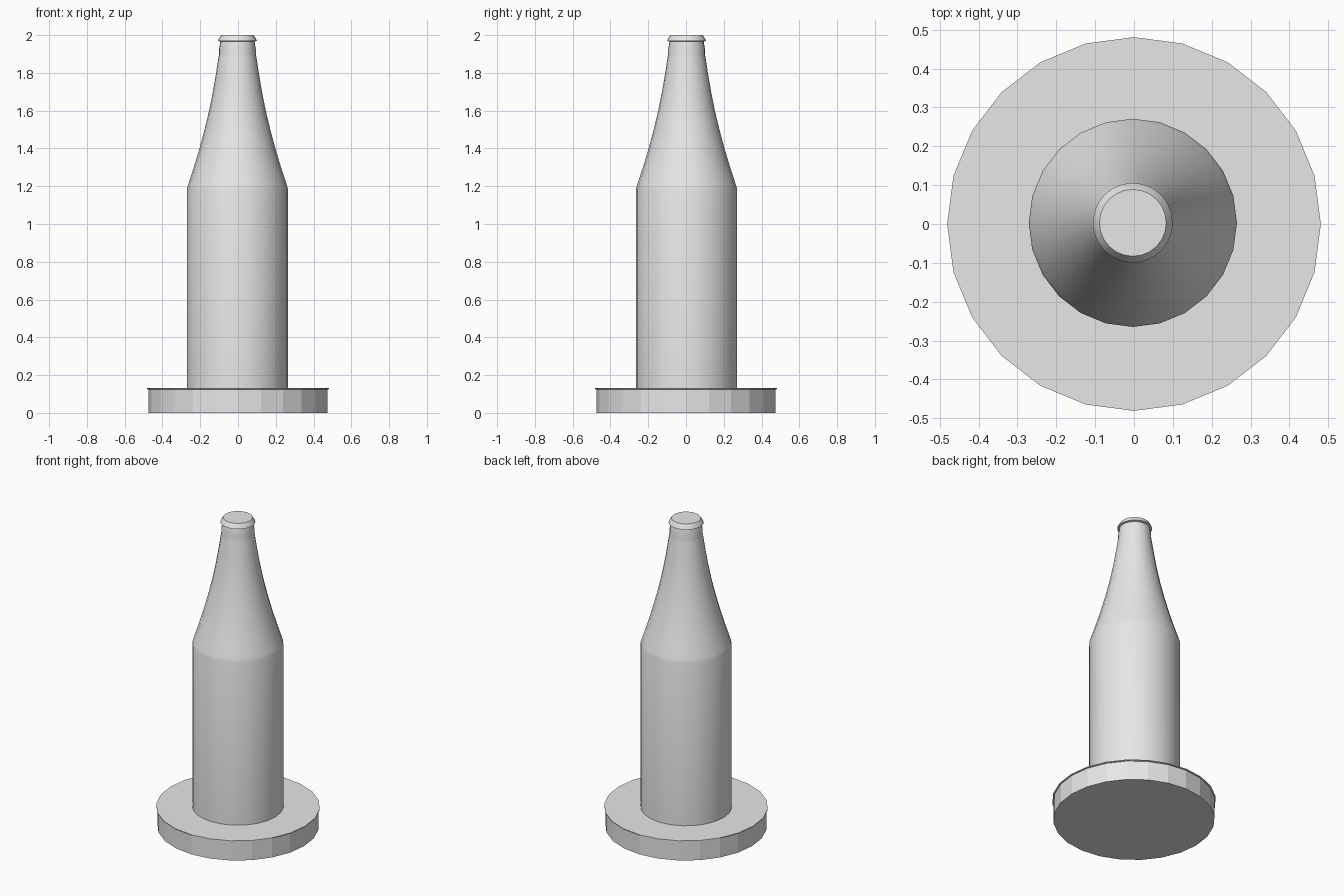
import bpy
import bmesh
import math

cube = bpy.data.objects.get("Cube")
if cube:
    bpy.data.objects.remove(cube, do_unlink=True)

SIDES = 24

grey = bpy.data.materials.new("light grey")
grey.use_nodes = True
grey.diffuse_color = (0.8, 0.8, 0.8, 1)
grey.node_tree.nodes["Principled BSDF"].inputs["Base Color"].default_value = (0.8, 0.8, 0.8, 1)


def lathe(name, profile, center=(0, 0), smooth=True):
    """Revolve (radius, height) points around z and close both ends."""
    bm = bmesh.new()
    rings = []
    for r, z in profile:
        rings.append([bm.verts.new((r * math.sin(2 * math.pi * i / SIDES),
                                    r * math.cos(2 * math.pi * i / SIDES), z))
                      for i in range(SIDES)])
    for low, high in zip(rings, rings[1:]):
        for i in range(SIDES):
            j = (i + 1) % SIDES
            bm.faces.new((low[i], low[j], high[j], high[i]))
    bm.faces.new(rings[0])
    bm.faces.new(rings[-1])
    bmesh.ops.recalc_face_normals(bm, faces=bm.faces[:])
    mesh = bpy.data.meshes.new(name)
    bm.to_mesh(mesh)
    bm.free()
    mesh.materials.append(grey)
    obj = bpy.data.objects.new(name, mesh)
    obj.location = (center[0], center[1], 0)
    bpy.context.collection.objects.link(obj)
    if smooth:
        bpy.ops.object.select_all(action='DESELECT')
        obj.select_set(True)
        bpy.context.view_layer.objects.active = obj
        bpy.ops.object.shade_smooth_by_angle(angle=math.radians(30))
    return obj


AXIS = (-0.003, 0.003)

# Round foot with a thin overhanging lip
lathe("base_disc", [(0.474, 0), (0.474, 0.124), (0.481, 0.126), (0.481, 0.131)], smooth=False)

# Straight body, concave shoulder and neck with a small collar
lathe("bottle_body", [
    (0.268, 0.12), (0.268, 1.185), (0.262, 1.205), (0.231, 1.3), (0.201, 1.4),
    (0.174, 1.5), (0.150, 1.6), (0.130, 1.7), (0.113, 1.8), (0.101, 1.88),
    (0.097, 1.9), (0.097, 1.93), (0.093, 1.95), (0.090, 1.972)], AXIS)

# Tapered cap
lathe("bottle_cap", [(0.090, 1.966), (0.103, 1.970), (0.100, 1.977), (0.086, 2.0)], AXIS)
